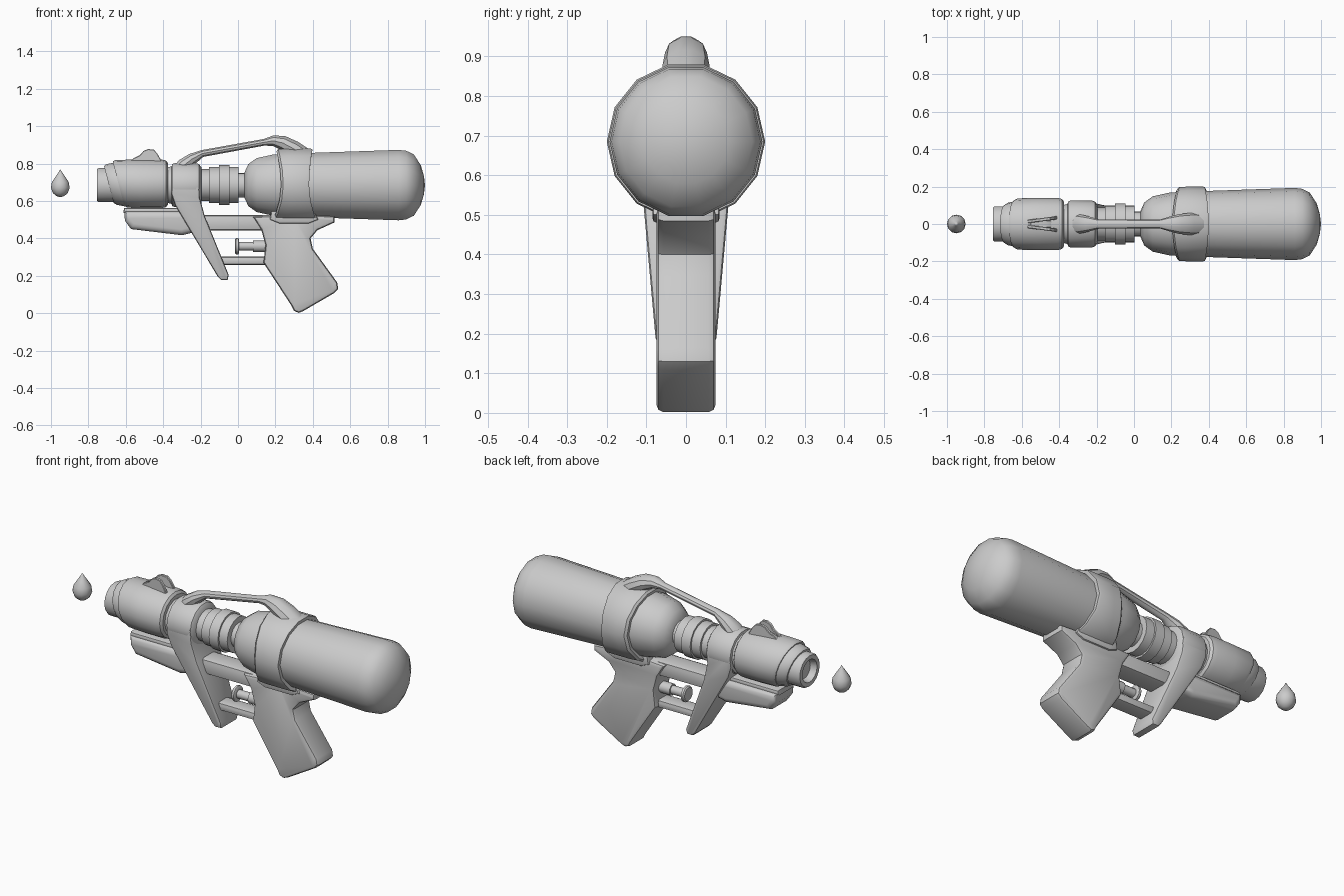
import bpy, bmesh, math
from mathutils import Vector

if "Cube" in bpy.data.objects:
    bpy.data.objects.remove(bpy.data.objects["Cube"])

ZC = 0.685  # height of the barrel axis


def finish(name, bm):
    bmesh.ops.remove_doubles(bm, verts=bm.verts, dist=1e-5)
    bmesh.ops.recalc_face_normals(bm, faces=bm.faces)
    me = bpy.data.meshes.new(name)
    bm.to_mesh(me)
    bm.free()
    ob = bpy.data.objects.new(name, me)
    bpy.context.collection.objects.link(ob)
    return ob


def lathe(name, profile, zc=ZC, n=14, sz=1.0, warp=None, closed=False):
    """Turn (x, radius) points around the x axis at height zc."""
    bm = bmesh.new()
    rings = []
    for x, r in profile:
        ring = []
        for i in range(n):
            a = 2 * math.pi * i / n
            p = Vector((x, r * math.cos(a), zc + sz * r * math.sin(a)))
            ring.append(bm.verts.new(warp(p) if warp else p))
        rings.append(ring)
    pairs = list(zip(rings, rings[1:])) + ([(rings[-1], rings[0])] if closed else [])
    for a, b in pairs:
        for i in range(n):
            j = (i + 1) % n
            bm.faces.new((a[i], a[j], b[j], b[i]))
    return finish(name, bm)


def prism(name, outline, half, bevel=0.02, segs=2):
    """Extrude an (x, z) outline to both sides; half is a width or f(z)."""
    f = half if callable(half) else (lambda z: half)
    bm = bmesh.new()
    l = [bm.verts.new((x, -f(z), z)) for x, z in outline]
    r = [bm.verts.new((x, f(z), z)) for x, z in outline]
    bm.faces.new(l)
    bm.faces.new(r[::-1])
    for i in range(len(l)):
        j = (i + 1) % len(l)
        bm.faces.new((l[i], r[i], r[j], l[j]))
    bmesh.ops.recalc_face_normals(bm, faces=bm.faces)
    rim = [e for e in bm.edges if abs(e.verts[0].co.y + e.verts[1].co.y) > 1e-4]
    bmesh.ops.bevel(bm, geom=rim, offset=bevel, segments=segs, profile=0.5,
                    affect='EDGES', clamp_overlap=True)
    return finish(name, bm)


# water tank with a domed front and rounded back
lathe("water_tank", [(.035, 0), (.035, .07), (.055, .115), (.1, .148), (.19, .168),
                     (.4, .177), (.86, .193), (.9, .188), (.94, .168), (.978, .108),
                     (.994, .05), (1.0, 0)])


# collar around the tank, its edges waisted at mid height
def collar_warp(p):
    d = (p.z - ZC) / .2
    if p.x < .3:
        p.x += .03 - (.05 if d < 0 else .03) * d * d
    else:
        p.x += (.045 if d < 0 else .02) * d * d
    return p


lathe("tank_collar", [(.2, .15), (.2, .186), (.212, .197), (.26, .2), (.37, .2),
                      (.38, .196), (.38, .165)], warp=collar_warp, closed=True)

# stepped neck rings
lathe("neck_rings", [(-.22, .088), (-.155, .088), (-.155, .1), (-.102, .1), (-.102, .11),
                     (-.046, .11), (-.046, .1), (.004, .1), (.004, .068), (.05, .068)],
      n=16, sz=.97)

# front band
lathe("front_band", [(-.385, 0), (-.385, .1), (-.355, .107), (-.352, .12), (-.34, .125),
                     (-.225, .125), (-.208, .12), (-.195, .1), (-.195, 0)], sz=.96)


# nozzle body and cone, front edges slanted
def slant(limit):
    def w(p):
        if p.x < limit:
            p.x += .26 * (ZC - p.z)
        return p
    return w


lathe("nozzle_body", [(-.637, .08), (-.637, .128), (-.62, .137), (-.52, .14), (-.41, .14),
                      (-.385, .134), (-.375, .12), (-.375, 0)], zc=.692, n=16, sz=.93,
      warp=slant(-.6))
lathe("nozzle_cone", [(-.69, .06), (-.69, .103), (-.675, .113), (-.625, .124), (-.55, .124)],
      zc=.688, n=16, sz=.96, warp=slant(-.6))
lathe("nozzle_tip", [(-.72, 0), (-.72, .055), (-.755, .064), (-.755, .087), (-.745, .094),
                     (-.6, .094)], n=16, sz=.97)

# pair of sight fins opening towards the back
for side, s in (("left", 1), ("right", -1)):
    fin = prism("sight_fin_" + side, [(-.585, .80), (-.56, .828), (-.525, .845), (-.505, .868),
                                      (-.48, .878), (-.45, .874), (-.432, .855), (-.412, .82),
                                      (-.412, .78)], .009, .003, 1)
    for v in fin.data.vertices:
        v.co.y += s * (.011 + (v.co.x + .585) * .13)
# low web between the fins
prism("sight_web", [(-.57, .79), (-.55, .826), (-.47, .835), (-.44, .82), (-.44, .79)], .018, .003, 1)

# front strut below the band, narrowing downwards
prism("front_strut", [(-.35, .70), (-.357, .64), (-.335, .575), (-.108, .195), (-.09, .177),
                      (-.055, .178), (-.05, .205), (-.178, .52), (-.205, .62), (-.208, .70)],
      lambda z: .078 + (z - .2) * .09, .012)

# pump grip with its cap plate
prism("pump_grip", [(-.607, .545), (-.605, .495), (-.572, .45), (-.30, .417), (-.24, .432),
                    (-.22, .53), (-.25, .545)], .09, .03, 3)
prism("pump_plate", [(-.61, .562), (-.612, .535), (-.25, .535), (-.25, .562)], .07, .01)

# rail linking the pump and the grip
prism("lower_rail", [(-.26, .525), (-.26, .442), (.2, .442), (.2, .525)], .06, .02)

# pistol grip with rear tang
prism("pistol_grip", [(.08, .515), (.125, .445), (.147, .364), (.136, .27), (.286, .04),
                      (.3, .012), (.325, .002), (.35, .012), (.515, .108), (.536, .13),
                      (.53, .165), (.4, .345), (.388, .40), (.425, .444), (.515, .485),
                      (.515, .518), (.3, .53)], .075, .018)

# saddle joining collar and grip
prism("grip_saddle", [(.18, .56), (.17, .50), (.22, .48), (.38, .48), (.43, .50), (.40, .56)],
      .085, .012)

# lower guard bar
prism("guard_bar", [(-.12, .302), (-.12, .258), (.21, .258), (.21, .302)], .045, .015)

# trigger plunger
lathe("trigger", [(-.016, 0), (-.016, .036), (-.01, .043), (.002, .043), (.006, .036),
                  (.006, .023), (.08, .023), (.08, .031), (.16, .031), (.16, 0)], zc=.358, n=12)


# carry handle: a thin rod swelling into both mounts
def rod(name, pts, n=10):
    bm = bmesh.new()
    rings = []
    for k, (x, z, r) in enumerate(pts):
        a, b = pts[max(k - 1, 0)], pts[min(k + 1, len(pts) - 1)]
        t = Vector((b[0] - a[0], 0, b[1] - a[1])).normalized()
        up = Vector((-t.z, 0, t.x))
        ring = []
        for i in range(n):
            c = 2 * math.pi * i / n
            ring.append(bm.verts.new(Vector((x, 0, z)) + up * r * .85 * math.sin(c)
                                     + Vector((0, r * 1.1 * math.cos(c), 0))))
        rings.append(ring)
    for a, b in zip(rings, rings[1:]):
        for i in range(n):
            j = (i + 1) % n
            bm.faces.new((a[i], a[j], b[j], b[i]))
    bm.faces.new(rings[0])
    bm.faces.new(rings[-1][::-1])
    return finish(name, bm)


rod("carry_handle", [(-.34, .745, .035), (-.29, .79, .047), (-.245, .825, .038),
                     (-.19, .854, .023), (.14, .914, .022), (.19, .922, .036),
                     (.24, .91, .048), (.3, .878, .054), (.37, .835, .05)])

# water drop, turned upright
drop = lathe("water_drop", [(-.065, 0), (-.058, .022), (-.042, .04), (-.015, .05), (.015, .045),
                            (.045, .026), (.068, .01), (.085, 0)], zc=0, n=12)
for v in drop.data.vertices:
    x, y, z = v.co
    v.co = (-.95 + z, y, .685 + x)
drop.data.flip_normals()

# smooth shading with crisp edges
for ob in bpy.context.collection.objects:
    ob.select_set(True)
    bpy.context.view_layer.objects.active = ob
bpy.ops.object.shade_smooth_by_angle(angle=math.radians(35))
